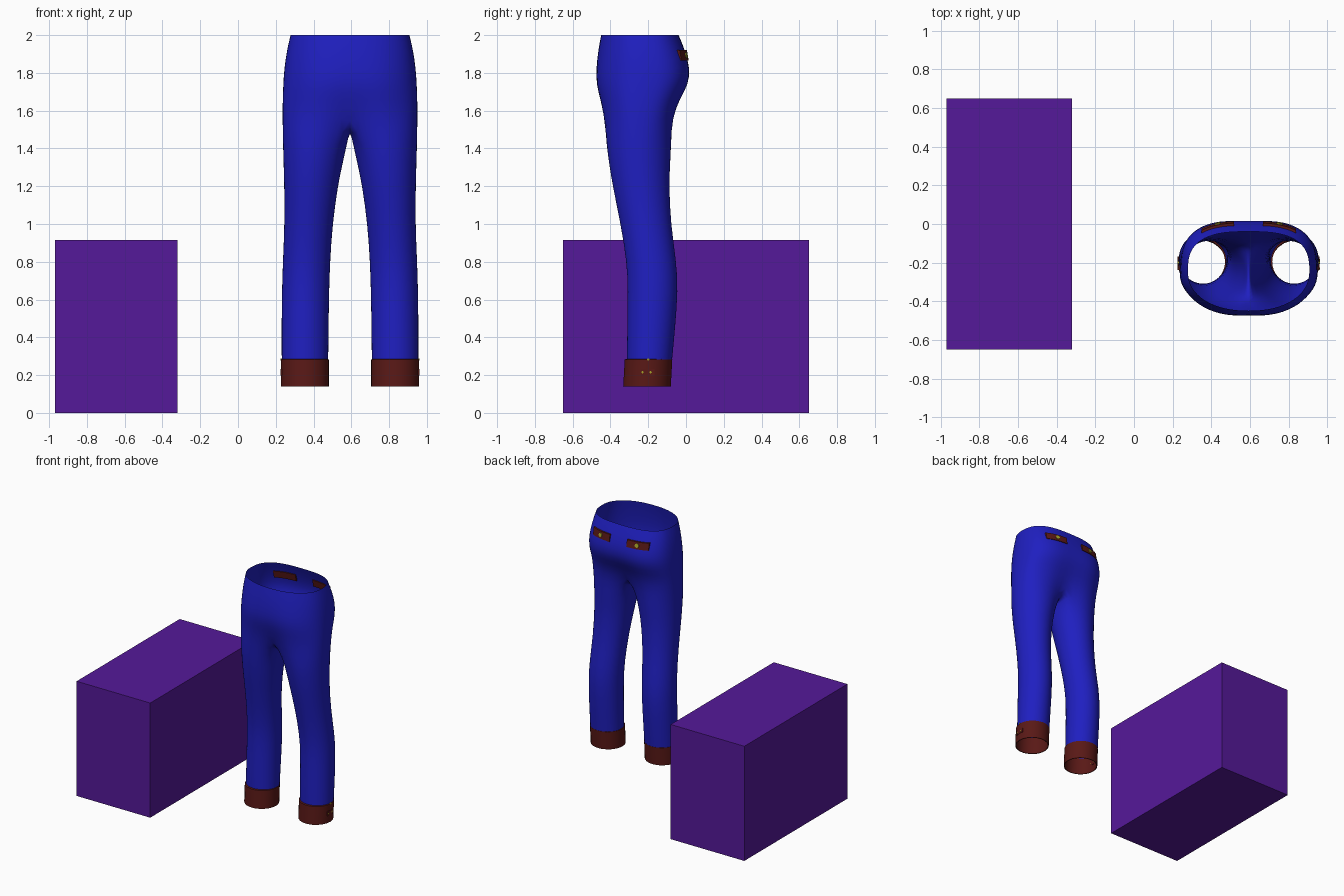
import bpy, bmesh
from math import sin, cos, radians, pi, exp

if "Cube" in bpy.data.objects:
    bpy.data.objects.remove(bpy.data.objects["Cube"])

CX = 0.593          # centre plane of the trousers
M, K = 17, 7        # outer and inner-thigh points of each half ring


def material(name, rgb):
    m = bpy.data.materials.new(name)
    m.diffuse_color = (*rgb, 1)
    m.use_nodes = True
    m.node_tree.nodes["Principled BSDF"].inputs["Base Color"].default_value = m.diffuse_color
    return m


BLUE = material("blue_cloth", (0.0137, 0.0137, 0.53))
RED = material("brown_red_trim", (0.1, 0.0095, 0.008))
PURPLE = material("purple", (0.091, 0.0098, 0.32))
BRASS = material("brass", (0.38, 0.36, 0.02))


def loft(name, rings, mat, closed_n, cap=False, subsurf=0):
    """Skin a list of rings on the +x half, then mirror it to the other side."""
    bm = bmesh.new()
    vs = [[bm.verts.new(p) for p in r] for r in rings]
    for u, l in zip(vs, vs[1:]):
        n = min(len(u), len(l))
        for j in range(n if n == closed_n else n - 1):
            k = (j + 1) % n
            bm.faces.new((l[j], l[k], u[k], u[j]))
    if cap:
        bm.faces.new(vs[0])
        bm.faces.new(vs[-1])
        bmesh.ops.recalc_face_normals(bm, faces=bm.faces)
    me = bpy.data.meshes.new(name)
    bm.to_mesh(me)
    bm.free()
    ob = bpy.data.objects.new(name, me)
    bpy.context.collection.objects.link(ob)
    ob.location.x = CX
    me.materials.append(mat)
    bpy.ops.object.select_all(action='DESELECT')
    ob.select_set(True)
    bpy.context.view_layer.objects.active = ob
    if subsurf:
        bpy.ops.object.shade_smooth()
    else:
        bpy.ops.object.shade_smooth_by_angle()
    mir = ob.modifiers.new("mirror", 'MIRROR')
    mir.merge_threshold = 0.0005
    if subsurf:
        ob.modifiers.new("smooth", 'SUBSURF').levels = subsurf
        ob.modifiers["smooth"].render_levels = subsurf
    return ob


def torso_ring(z, a, yf, yb, pinch):
    """Half outline from front centre round the hip to back centre."""
    pts = []
    mid, b = (yf + yb) / 2, (yb - yf) / 2
    for i in range(M):
        t = -pi / 2 + pi * i / (M - 1)
        s = 1 if t > 0 else -1
        n = 2.8 if t > 0 else 2.2
        x = 0 if i in (0, M - 1) else a * cos(t) ** (2 / n)
        y = mid + s * b * abs(sin(t)) ** (2 / n)
        pts.append((x, y - s * pinch * exp(-(x / 0.1) ** 2), z))
    return pts


def leg_ring(z, inner, outer, yf, yb):
    """Full ellipse: M outer points, then K points on the inner thigh."""
    angles = [-135 + 270 * i / (M - 1) for i in range(M)]
    angles += [135 + 90 * (i + 1) / (K + 1) for i in range(K)]
    cx, a, cy, b = (inner + outer) / 2, (outer - inner) / 2, (yf + yb) / 2, (yb - yf) / 2
    return [(cx + a * cos(radians(t)), cy + b * sin(radians(t)), z) for t in angles]


# Trousers: seat rings, crotch ring, leg rings
TORSO = [(2.0, .316, -.45, -.038, 0), (1.92, .336, -.466, -.004, 0),
         (1.82, .350, -.482, .028, .006), (1.74, .355, -.486, .022, .012),
         (1.66, .358, -.47, -.022, .02)]
LEG = [(1.42, .016, .357, -.424, -.076), (1.3, .043, .353, -.406, -.083),
       (1.2, .064, .350, -.390, -.087), (1.0, .092, .348, -.348, -.079),
       (.8, .105, .357, -.315, -.049), (.65, .110, .362, -.309, -.040),
       (.45, .113, .364, -.313, -.056), (.27, .115, .363, -.314, -.073)]
crotch = torso_ring(1.57, .359, -.455, -.056, .04)
y_front, y_back = crotch[0][1], crotch[-1][1]
for i in range(K):
    u = 1 - 2 * (i + 1) / (K + 1)
    crotch.append((0, (y_front + y_back) / 2 + u * (y_back - y_front) / 2, 1.502 + .068 * u * u))
rings = [torso_ring(*r) for r in TORSO] + [crotch] + [leg_ring(*r) for r in LEG]
loft("trousers", rings, BLUE, M + K, subsurf=1)

# Turned-up cuffs
CUFF = [(.286, .122, .358, -.312, -.08), (.283, .112, .366, -.325, -.072),
        (.14, .112, .366, -.333, -.08), (.14, .118, .360, -.327, -.086),
        (.27, .118, .360, -.319, -.078)]
loft("cuffs", [leg_ring(*r) for r in CUFF], RED, M + K)


def seat_back(x, z):
    """Depth of the seat's back surface."""
    for (z1, a1, f1, b1, _), (z0, a0, f0, b0, _) in zip(TORSO, TORSO[1:]):
        if z >= z0:
            break
    k = (z - z0) / (z1 - z0)
    a, f, b = a0 + k * (a1 - a0), f0 + k * (f1 - f0), b0 + k * (b1 - b0)
    return (f + b) / 2 + (b - f) / 2 * (1 - (x / a) ** 2.8) ** (1 / 2.8)


# Back pocket flaps, bent along the seat
flap = []
for i in range(9):
    x = .075 + .17 * i / 8
    lo, hi = seat_back(x, 1.865), seat_back(x, 1.92)
    flap.append([(x, lo - .018, 1.865), (x, lo + .002, 1.865),
                 (x, hi + .010, 1.92), (x, hi - .012, 1.92)])
loft("pocket_flaps", flap, RED, 4, cap=True)


def button(name, loc, rot, r):
    bpy.ops.mesh.primitive_cylinder_add(vertices=16, radius=r, depth=.012,
                                        location=loc, rotation=rot)
    ob = bpy.context.object
    ob.name = name
    ob.data.materials.append(BRASS)
    bpy.ops.object.shade_smooth_by_angle()


def block(name, loc, size, mat):
    bpy.ops.mesh.primitive_cube_add(size=1, location=loc)
    ob = bpy.context.object
    ob.name = name
    ob.scale = size
    ob.data.materials.append(mat)


for s, side in ((-1, "left"), (1, "right")):
    # Pocket buttons
    button(side + "_pocket_button", (CX + s * .16, seat_back(.16, 1.893) + .006, 1.893),
           (radians(-80), 0, radians(-13 * s)), .016)
    # Cuff tabs and studs
    block(side + "_cuff_tab", (CX + s * .362, -.203, .215), (.01, .07, .035), RED)
    for y, z in ((-.23, .215), (-.187, .215), (-.2, .283)):
        button(side + "_cuff_stud", (CX + s * .362, y, z), (0, pi / 2, 0), .006)

# Plain box beside the trousers
block("box", (-.645, 0, .4575), (.65, 1.30, .915), PURPLE)
